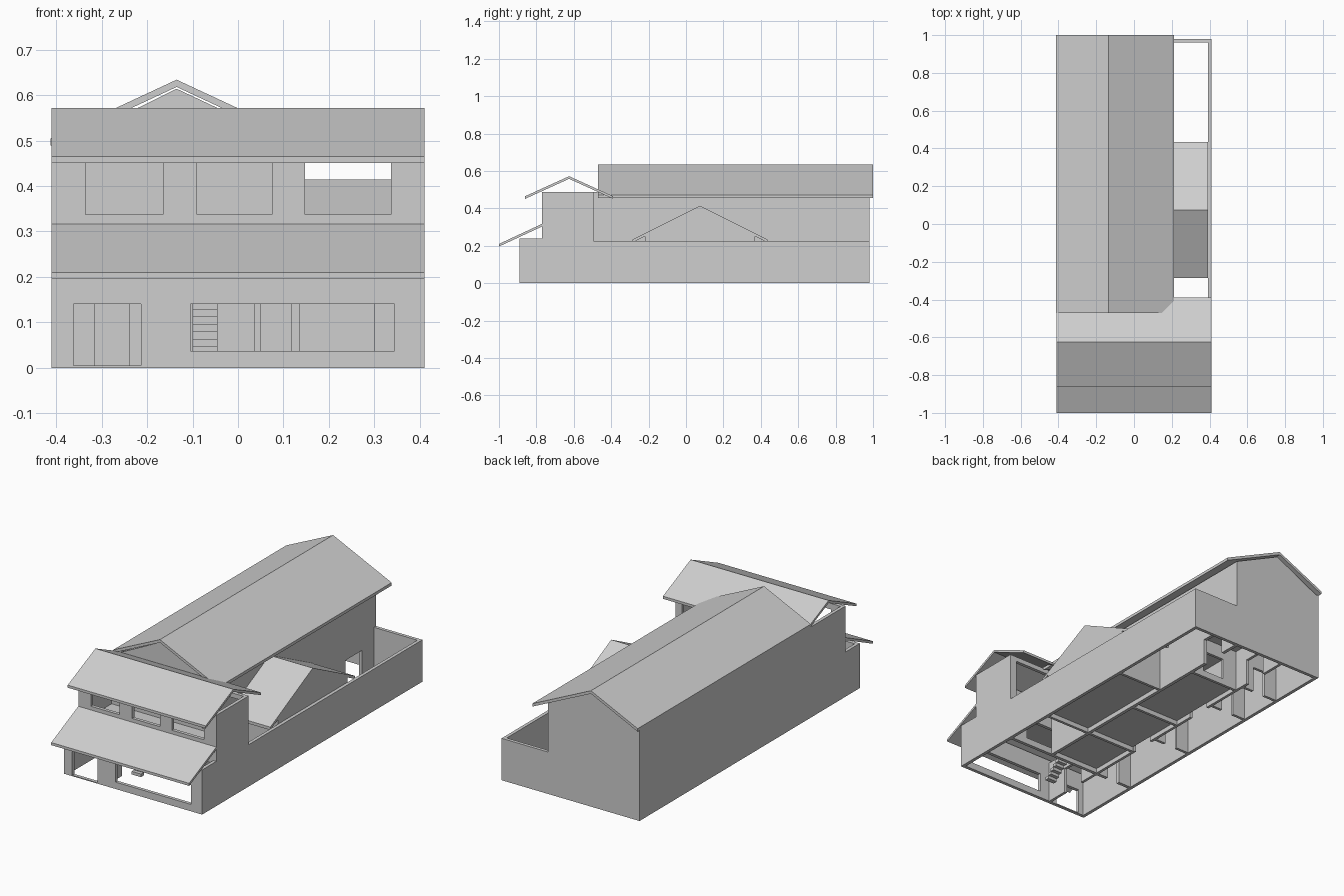
import bpy, bmesh
from mathutils import Vector

cube = bpy.data.objects.get("Cube")
if cube:
    bpy.data.objects.remove(cube, do_unlink=True)

grey = bpy.data.materials.new("plain_grey")
grey.use_nodes = True
GREY = (0.62, 0.62, 0.62, 1)
grey.diffuse_color = GREY
grey.node_tree.nodes["Principled BSDF"].inputs["Base Color"].default_value = GREY


def prism(name, profile, axis, lo, hi):
    """Extrude a (horizontal, z) profile along the x or y axis."""
    bm = bmesh.new()
    place = (lambda h, z: (lo, h, z)) if axis == "x" else (lambda h, z: (h, lo, z))
    face = bm.faces.new([bm.verts.new(place(h, z)) for h, z in profile])
    new = bmesh.ops.extrude_face_region(bm, geom=[face])["geom"]
    step = Vector((hi - lo, 0, 0)) if axis == "x" else Vector((0, hi - lo, 0))
    bmesh.ops.translate(bm, vec=step, verts=[v for v in new if isinstance(v, bmesh.types.BMVert)])
    bmesh.ops.recalc_face_normals(bm, faces=bm.faces)
    mesh = bpy.data.meshes.new(name)
    bm.to_mesh(mesh)
    bm.free()
    mesh.materials.append(grey)
    obj = bpy.data.objects.new(name, mesh)
    bpy.context.collection.objects.link(obj)
    return obj


def box(name, x, y, z):
    return prism(name, [(x[0], z[0]), (x[1], z[0]), (x[1], z[1]), (x[0], z[1])], "y", *y)


def cut(obj, *openings):
    """Cut box-shaped openings, each given as x, y and z ranges."""
    for opening in openings:
        cutter = box("cutter", *opening)
        cutter.hide_render = True
        mod = obj.modifiers.new("opening", "BOOLEAN")
        mod.operation, mod.solver, mod.object = "DIFFERENCE", "EXACT", cutter
        graph = bpy.context.evaluated_depsgraph_get()
        mesh = bpy.data.meshes.new_from_object(obj.evaluated_get(graph))
        obj.modifiers.clear()
        obj.data = mesh
        bpy.data.objects.remove(cutter, do_unlink=True)
    return obj


def gable_roof(name, axis, ridge, top, left, right, slope, span, t=0.016):
    """Thin pitched roof; left and right are the eave distances from the ridge."""
    upper = [(ridge - left, top - left * slope), (ridge, top), (ridge + right, top - right * slope)]
    lower = [(h, z - t) for h, z in reversed(upper)]
    return prism(name, upper + lower, axis, *span)


W, T = 0.41, 0.018            # half width and wall thickness
FRONT, UPPER, MID, BACK = -0.89, -0.77, -0.495, 0.98
HOUSE = 0.135                 # right side of the main house
YARD = 0.225                  # yard wall height
EAVE = 0.487                  # upper wall height
RIDGE = -0.135
FLOOR = (0.025, 0.035)
thru = (-2, 2)

# Street front
cut(box("front_wall", (-W, W), (FRONT, FRONT + T), (0, 0.24)),
    ((-0.362, -0.213), thru, (0.005, 0.14)),
    ((-0.105, 0.344), thru, (0.037, 0.14)))
cut(box("upper_front_wall", (-W, W), (UPPER, UPPER + T), (0.235, EAVE)),
    *[((a, b), thru, (0.337, 0.455)) for a, b in
      ((-0.335, -0.165), (-0.09, 0.075), (0.147, 0.337))])

# Side walls with their stepped front
prism("left_wall", [(FRONT, 0), (BACK, 0), (BACK, EAVE), (UPPER, EAVE), (UPPER, 0.24), (FRONT, 0.24)],
      "x", -W, -W + T)
prism("right_wall", [(FRONT, 0), (BACK, 0), (BACK, YARD), (MID, YARD), (MID, EAVE),
                     (UPPER, EAVE), (UPPER, 0.24), (FRONT, 0.24)], "x", W - T, W)

# Back of the street block
cut(box("middle_wall", (-W + T, W - T), (MID - T, MID), (0, EAVE)),
    ((-0.315, -0.24), thru, (-0.1, 0.14)),
    ((0.037, 0.3), thru, (0.035, 0.15)),
    ((0.145, 0.37), thru, (0.25, 0.462)))

# Main house
gable = [(-W + T, EAVE), (RIDGE, 0.614), (HOUSE, EAVE)]
prism("back_gable_wall", [(HOUSE, 0), (-W + T, 0)] + gable, "y", BACK - T, BACK)
prism("front_gable_wall", gable, "y", -0.45, -0.45 + T)
cut(box("house_yard_wall", (HOUSE - T, HOUSE), (MID, BACK - T), (0, EAVE)),
    (thru, (0.72, 0.86), (-0.1, 0.14)),
    (thru, (-0.15, 0.3), (0.035, 0.16)))
box("yard_back_wall", (HOUSE, W - T), (BACK - T, BACK), (0, YARD))

# Inner partitions along the passage
cut(box("passage_wall", (-0.18, -0.165), (FRONT + T, BACK - T), (0, 0.225)),
    *[(thru, (y, y + 0.13), (-0.1, 0.14)) for y in (-0.75, -0.2, 0.25, 0.7)])
for i, y in enumerate((-0.05, 0.4, 0.65)):
    cut(box(f"passage_cross_wall_{i + 1}", (-W + T, -0.18), (y, y + 0.015), (0, 0.225)),
        ((-0.315, -0.24), thru, (-0.1, 0.14)))
for i, y in enumerate((-0.22, 0.13, 0.6)):
    cut(box(f"room_cross_wall_{i + 1}", (-0.165, HOUSE - T), (y, y + 0.015), (0, 0.225)),
        ((-0.08, 0.05), thru, (0.035, 0.15)))

# Floors
box("house_floor", (-0.165, HOUSE - T), (MID, 0.6), FLOOR)
box("side_room_floor", (HOUSE, W - T), (-0.22, 0.37), FLOOR)
box("house_upper_floor", (-0.18, HOUSE - T), (MID, BACK - T), (0.225, 0.237))
box("street_upper_floor", (-W + T, W - T), (UPPER, MID - T), (0.225, 0.237))

# Stairs behind the shop window
for i in range(11):
    y = -0.76 + i * 0.02
    z = 0.03 + i * 0.0165
    box(f"stair_tread_{i + 1}", (-0.1, -0.045), (y, y + 0.025), (z, z + 0.0165))

# Side room with cross gable
SIDE, PITCH = 0.075, 0.5
for name, y in (("side_room_front_wall", -0.22), ("side_room_back_wall", 0.355)):
    box(name, (HOUSE, W - T), (y, y + 0.015), (0, 0.245))
prism("side_room_gable", [(-0.22, YARD), (0.37, YARD), (0.37, 0.251), (SIDE, 0.398), (-0.22, 0.251)],
      "x", W - 2 * T, W - T)
gable_roof("side_room_roof", "x", SIDE, 0.414, 0.36, 0.36, PITCH, (HOUSE, W - T))

# Roofs
gable_roof("main_roof", "y", RIDGE, 0.634, 0.278, 0.348, 0.466, (-0.47, 1.0))
gable_roof("street_roof", "x", -0.625, 0.572, 0.235, 0.235, 0.455, (-W, W), 0.014)
prism("street_canopy", [(-1.0, 0.21), (-0.77, 0.317), (-0.77, 0.303), (-1.0, 0.196)], "x", -W, W)
